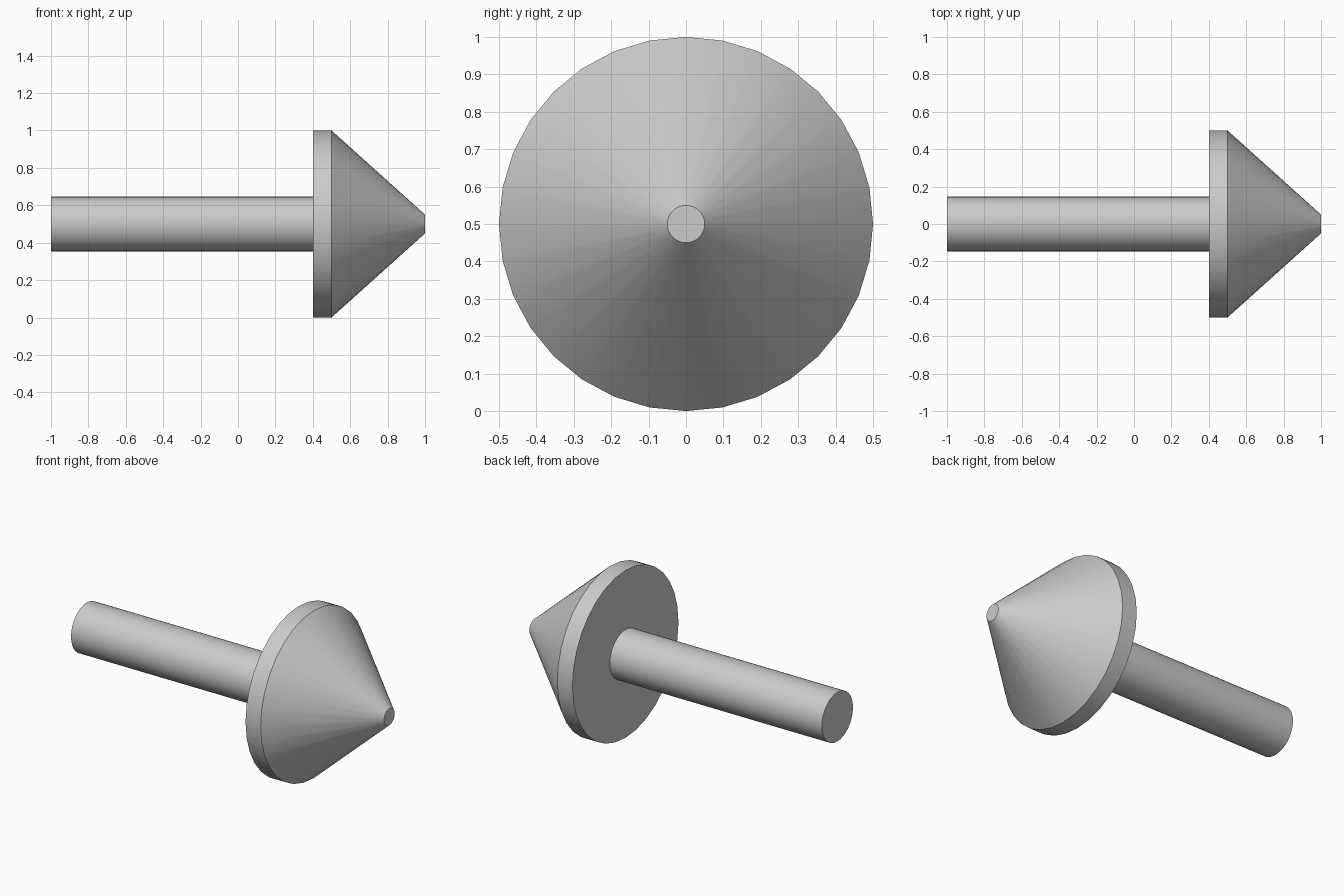
import bpy
import math
from mathutils import Matrix

cube = bpy.data.objects.get("Cube")
if cube:
    bpy.data.objects.remove(cube, do_unlink=True)

SIDES = 32
AXIS_HEIGHT = 0.5

grey = bpy.data.materials.new("light_grey")
grey.use_nodes = True
colour = (0.6, 0.6, 0.6, 1)
grey.diffuse_color = colour
grey.node_tree.nodes["Principled BSDF"].inputs["Base Color"].default_value = colour


def lathe(name, profile):
    """Closed solid turned about the x axis from (x, radius) rings."""
    verts, faces = [], []
    for x, radius in profile:
        for i in range(SIDES):
            a = math.tau * i / SIDES
            verts.append((x, radius * math.cos(a), radius * math.sin(a)))
    for ring in range(len(profile) - 1):
        for i in range(SIDES):
            j = (i + 1) % SIDES
            lo, hi = ring * SIDES, (ring + 1) * SIDES
            faces.append((lo + i, hi + i, hi + j, lo + j))
    last = (len(profile) - 1) * SIDES
    faces.append(tuple(range(SIDES)))
    faces.append(tuple(last + i for i in reversed(range(SIDES))))
    mesh = bpy.data.meshes.new(name)
    mesh.from_pydata(verts, [], faces)
    mesh.flip_normals()
    mesh.transform(Matrix.Translation((0, 0, AXIS_HEIGHT)))
    mesh.materials.append(grey)
    obj = bpy.data.objects.new(name, mesh)
    bpy.context.collection.objects.link(obj)
    bpy.ops.object.select_all(action="DESELECT")
    obj.select_set(True)
    bpy.context.view_layer.objects.active = obj
    bpy.ops.object.shade_smooth_by_angle(angle=math.radians(30))


# Round stem
lathe("shaft", [(-1.0, 0.147), (0.4, 0.147)])

# Rimmed cone with a blunt tip
lathe("head", [(0.4, 0.5), (0.5, 0.5), (1.0, 0.05)])
